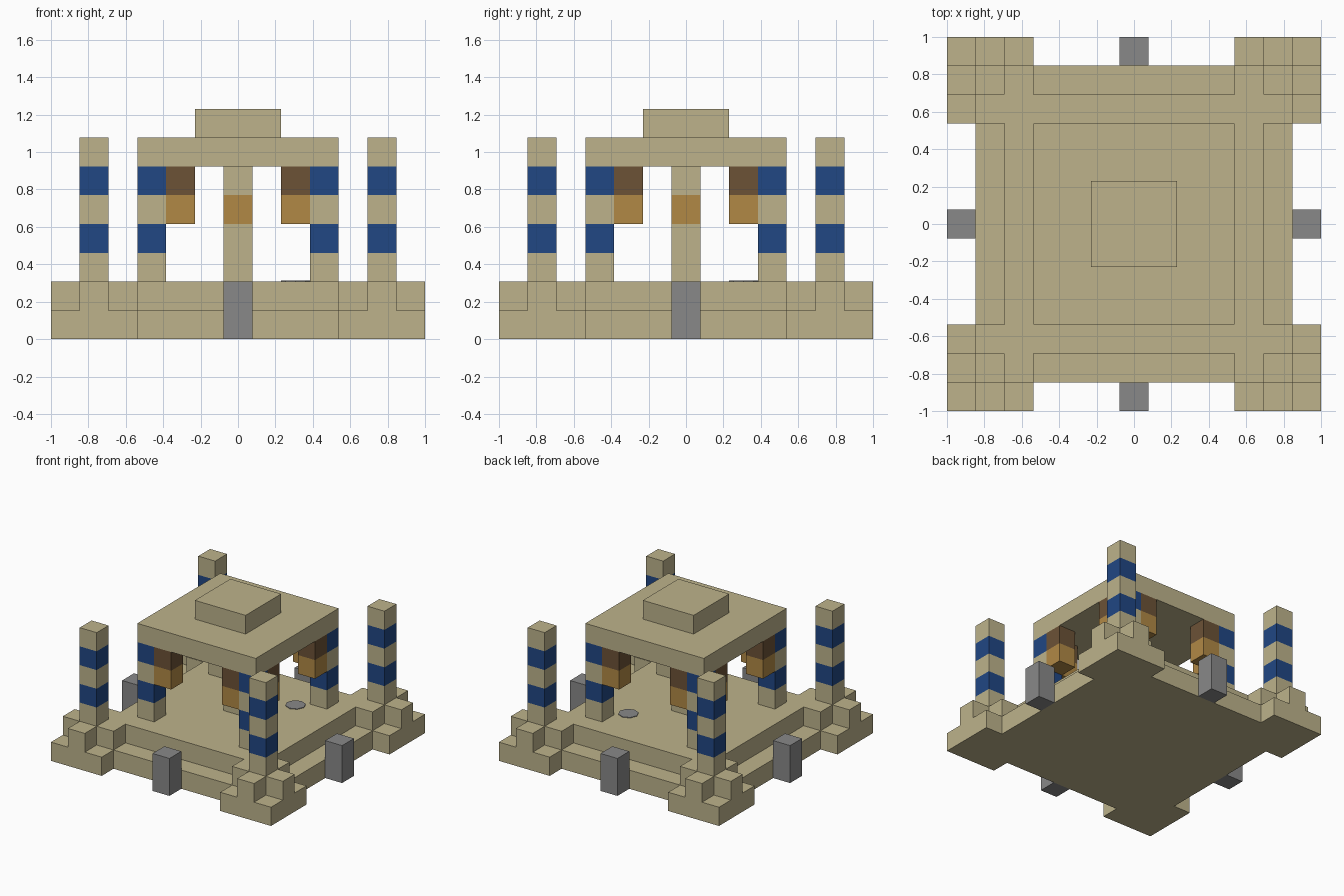
import bpy
import bmesh
from mathutils import Matrix, Vector

if "Cube" in bpy.data.objects:
    bpy.data.objects.remove(bpy.data.objects["Cube"], do_unlink=True)

U = 2 / 13  # size of one building block


def material(name, rgb):
    mat = bpy.data.materials.new(name)
    mat.use_nodes = True
    mat.diffuse_color = (*rgb, 1)
    mat.node_tree.nodes["Principled BSDF"].inputs["Base Color"].default_value = (*rgb, 1)
    return mat


SAND = material("sandstone", (0.51, 0.45, 0.26))
BLUE = material("blue", (0.015, 0.063, 0.23))
AMBER = material("amber", (0.44, 0.25, 0.06))
BROWN = material("dark_wood", (0.15, 0.085, 0.037))
GREY = material("grey_stone", (0.25, 0.25, 0.25))


def finish(name, bm, mats):
    mesh = bpy.data.meshes.new(name)
    bm.to_mesh(mesh)
    bm.free()
    for mat in mats:
        mesh.materials.append(mat)
    obj = bpy.data.objects.new(name, mesh)
    bpy.context.collection.objects.link(obj)
    return obj


def block(name, centre, size, z, layers):
    """Box in block units; layers lists one material per block of height."""
    n = len(layers)
    bm = bmesh.new()
    bmesh.ops.create_cube(bm, size=1)
    bmesh.ops.transform(bm, verts=bm.verts, matrix=(
        Matrix.Translation((centre[0] * U, centre[1] * U, (z + n / 2) * U))
        @ Matrix.Diagonal((size[0] * U, size[1] * U, n * U, 1))))
    mats = list(dict.fromkeys(layers))
    # Cut the sides where the colour changes, then colour by height
    for i in range(1, n):
        if layers[i] != layers[i - 1]:
            bmesh.ops.bisect_plane(bm, geom=bm.verts[:] + bm.edges[:] + bm.faces[:],
                                   plane_co=Vector((0, 0, (z + i) * U)),
                                   plane_no=Vector((0, 0, 1)))
    for f in bm.faces:
        level = int((f.calc_center_median().z / U - z) * 0.999 + 0.0005)
        f.material_index = mats.index(layers[min(level, n - 1)])
    return finish(name, bm, mats)


# Stepped base
block("base_slab", (0, 0), (11, 11), 0, [SAND])
block("platform", (0, 0), (9, 9), 1, [SAND])

# Corners: footing, crossed steps, outer pillar, roof pillar, two lanterns
for sx, side in ((-1, "right"), (1, "left")):
    for sy, end in ((-1, "front"), (1, "back")):
        tag = f"{end}_{side}"
        outer = (5 * sx, 5 * sy)
        block(f"footing_{tag}", outer, (3, 3), 0, [SAND])
        block(f"step_across_{tag}", outer, (3, 1), 1, [SAND])
        block(f"step_along_{tag}", outer, (1, 3), 1, [SAND])
        block(f"outer_pillar_{tag}", outer, (1, 1), 2, [SAND, BLUE, SAND, BLUE, SAND])
        block(f"roof_pillar_{tag}", (3 * sx, 3 * sy), (1, 1), 2, [SAND, BLUE, SAND, BLUE])
        block(f"lantern_across_{tag}", (2 * sx, 3 * sy), (1, 1), 4, [AMBER, BROWN])
        block(f"lantern_along_{tag}", (3 * sx, 2 * sy), (1, 1), 4, [AMBER, BROWN])

# Grey posts in the middle of each edge
for name, at in (("front", (0, -6)), ("back", (0, 6)), ("right", (-6, 0)), ("left", (6, 0))):
    block(f"edge_post_{name}", at, (1, 1), 0, [GREY, GREY])

# Central column and roof
block("centre_column", (0, 0), (1, 1), 2, [SAND, SAND, AMBER, SAND])
block("roof", (0, 0), (7, 7), 6, [SAND])
block("roof_cap", (0, 0), (3, 3), 7, [SAND])

# Small flat stone set on the platform floor
bm = bmesh.new()
bmesh.ops.create_cone(bm, cap_ends=True, segments=8, radius1=U / 2, radius2=U / 2, depth=0.006,
                      matrix=Matrix.Translation((2 * U, 2 * U, 2 * U + 0.002)))
finish("floor_stone", bm, [GREY])
